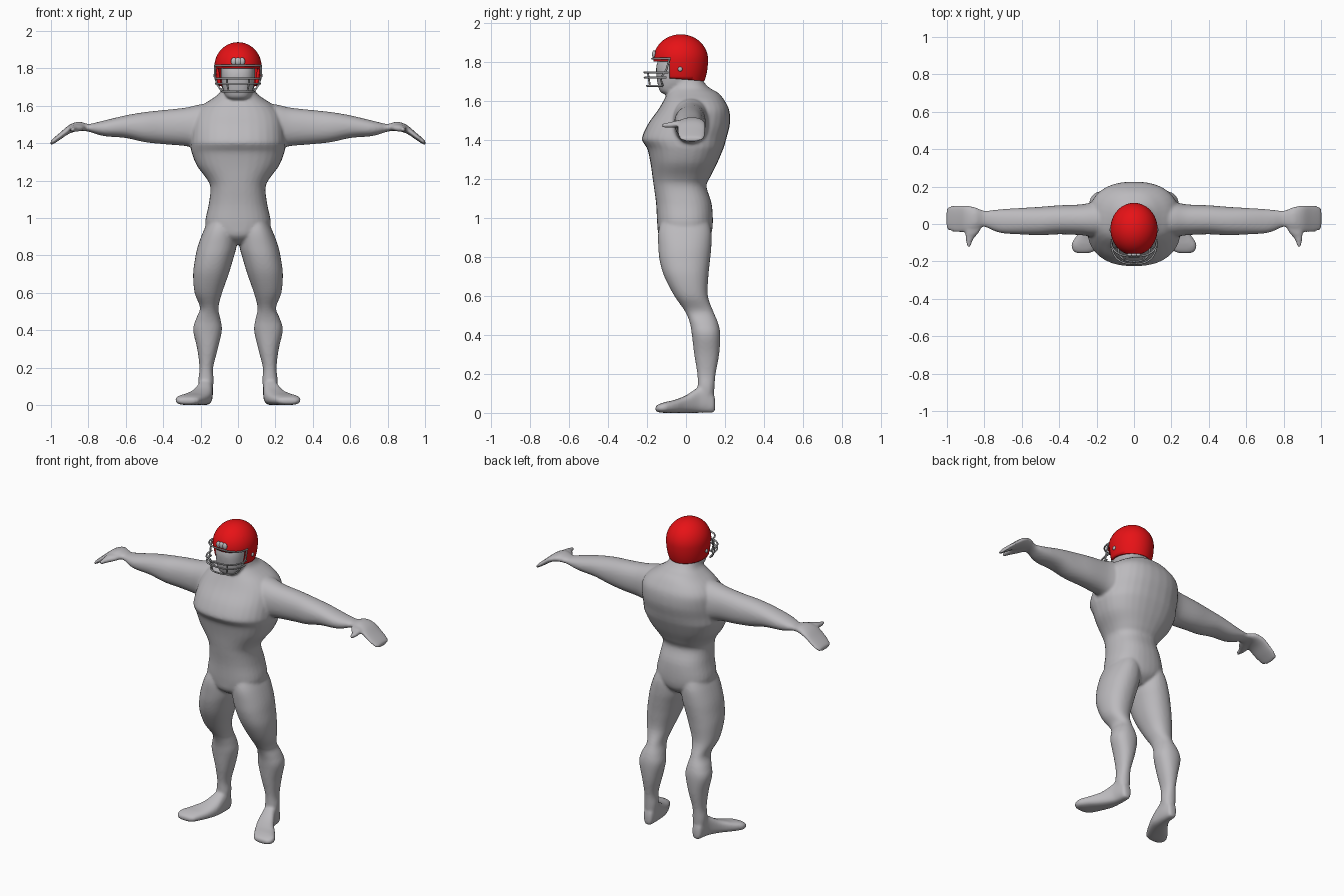
import bpy, bmesh, math
from mathutils import Vector

if "Cube" in bpy.data.objects:
    bpy.data.objects.remove(bpy.data.objects["Cube"])


def material(name, r, g, b):
    m = bpy.data.materials.new(name)
    m.diffuse_color = (r, g, b, 1)
    m.use_nodes = True
    m.node_tree.nodes["Principled BSDF"].inputs["Base Color"].default_value = m.diffuse_color
    return m


GREY = material("body grey", 0.5, 0.49, 0.51)
RED = material("helmet red", 0.8, 0.006, 0.008)
STEEL = material("cage grey", 0.4, 0.4, 0.41)


def smooth_path(stations, steps=4):
    """Catmull-Rom interpolation of station tuples."""
    out = []
    last = len(stations) - 1
    for i in range(last):
        p = [stations[max(0, min(last, i + k))] for k in (-1, 0, 1, 2)]
        for s in range(steps):
            t = s / steps
            out.append([0.5 * (2 * b + (c - a) * t + (2 * a - 5 * b + 4 * c - d) * t * t
                               + (3 * b - a - 3 * c + d) * t ** 3)
                        for a, b, c, d in zip(*p)])
    return out + [list(stations[-1])]


def loft(bm, axis, stations, n=2.2, side=1, count=32):
    """Closed skin through rounded sections: (position, a0, a1, b0, b1)."""
    rings = []
    for t, a0, a1, b0, b1 in smooth_path(stations):
        ring = []
        for k in range(count):
            ang = 2 * math.pi * k / count
            c, s = math.cos(ang), math.sin(ang)
            a = (a0 + a1) / 2 + (a1 - a0) / 2 * math.copysign(abs(c) ** (2 / n), c)
            b = (b0 + b1) / 2 + (b1 - b0) / 2 * math.copysign(abs(s) ** (2 / n), s)
            x, y, z = {'x': (t, a, b), 'y': (a, t, b), 'z': (a, b, t)}[axis]
            ring.append(bm.verts.new((x * side, y, z)))
        rings.append(ring)
    faces = []
    for r0, r1 in zip(rings, rings[1:]):
        for k in range(count):
            j = (k + 1) % count
            faces.append(bm.faces.new((r0[k], r0[j], r1[j], r1[k])))
    faces += [bm.faces.new(rings[0]), bm.faces.new(rings[-1])]
    bmesh.ops.recalc_face_normals(bm, faces=faces)


def finish(name, bm, mat):
    me = bpy.data.meshes.new(name)
    bm.to_mesh(me)
    bm.free()
    me.materials.append(mat)
    for p in me.polygons:
        p.use_smooth = True
    ob = bpy.data.objects.new(name, me)
    bpy.context.collection.objects.link(ob)
    return ob


def symmetric(rows):
    return [(z, -w, w, f, b) for z, w, f, b in rows]


# Body sections
TORSO = symmetric([
    (0.86, 0.04, -0.08, 0.07), (0.90, 0.12, -0.135, 0.12), (0.96, 0.175, -0.147, 0.137),
    (1.07, 0.157, -0.153, 0.132), (1.16, 0.147, -0.165, 0.105), (1.21, 0.168, -0.172, 0.125),
    (1.28, 0.22, -0.182, 0.16), (1.35, 0.248, -0.197, 0.19), (1.38, 0.252, -0.215, 0.20),
    (1.41, 0.252, -0.226, 0.208), (1.48, 0.248, -0.195, 0.225), (1.55, 0.235, -0.145, 0.222),
    (1.60, 0.195, -0.115, 0.198), (1.64, 0.135, -0.095, 0.165), (1.67, 0.098, -0.08, 0.115),
    (1.72, 0.082, -0.075, 0.078), (1.78, 0.08, -0.07, 0.07)])
HEAD = symmetric([
    (1.637, 0.045, -0.12, -0.05), (1.65, 0.065, -0.135, -0.02), (1.70, 0.084, -0.148, 0.04),
    (1.78, 0.092, -0.152, 0.07), (1.85, 0.085, -0.12, 0.07), (1.89, 0.05, -0.08, 0.03)])
LEG = [
    (1.00, 0.02, 0.15, -0.12, 0.11), (0.93, 0.01, 0.185, -0.142, 0.13),
    (0.85, 0.008, 0.215, -0.142, 0.13), (0.78, 0.026, 0.23, -0.135, 0.123),
    (0.70, 0.05, 0.24, -0.112, 0.115), (0.60, 0.085, 0.232, -0.06, 0.112),
    (0.52, 0.105, 0.203, -0.005, 0.14), (0.46, 0.094, 0.225, 0.02, 0.165),
    (0.40, 0.086, 0.24, 0.03, 0.176), (0.30, 0.108, 0.218, 0.042, 0.17),
    (0.20, 0.133, 0.206, 0.058, 0.152), (0.13, 0.13, 0.212, 0.06, 0.146),
    (0.06, 0.138, 0.205, 0.06, 0.142)]
FOOT = [
    (0.15, 0.155, 0.185, 0.02, 0.06), (0.14, 0.143, 0.20, 0.002, 0.10),
    (0.10, 0.135, 0.21, 0, 0.15), (0.06, 0.135, 0.22, 0, 0.13),
    (0.00, 0.14, 0.255, 0, 0.09), (-0.06, 0.163, 0.305, 0, 0.066),
    (-0.11, 0.19, 0.335, 0, 0.055), (-0.145, 0.213, 0.325, 0.004, 0.042),
    (-0.157, 0.245, 0.30, 0.012, 0.03)]
ARM = [
    (0.08, -0.06, 0.12, 1.39, 1.62), (0.20, -0.07, 0.12, 1.37, 1.608),
    (0.28, -0.06, 0.105, 1.385, 1.59), (0.40, -0.055, 0.10, 1.395, 1.577),
    (0.50, -0.06, 0.092, 1.406, 1.566), (0.60, -0.056, 0.086, 1.428, 1.549),
    (0.70, -0.05, 0.08, 1.436, 1.525), (0.75, -0.036, 0.075, 1.446, 1.513),
    (0.80, -0.016, 0.072, 1.462, 1.503), (0.85, -0.03, 0.09, 1.466, 1.515),
    (0.90, -0.044, 0.10, 1.452, 1.499), (0.95, -0.045, 0.10, 1.42, 1.458),
    (0.99, -0.035, 0.095, 1.394, 1.424), (1.002, -0.02, 0.08, 1.39, 1.412)]
THUMB = [
    (0.02, 0.80, 0.88, 1.465, 1.505), (-0.04, 0.825, 0.90, 1.463, 1.50),
    (-0.08, 0.858, 0.90, 1.46, 1.49), (-0.124, 0.875, 0.892, 1.464, 1.484)]

# Body fused into one smooth skin
bm = bmesh.new()
loft(bm, 'z', TORSO, 2.35)
loft(bm, 'z', HEAD, 2.5)
for side in (1, -1):
    loft(bm, 'z', LEG, 2.2, side)
    loft(bm, 'y', FOOT, 2.7, side)
    loft(bm, 'x', ARM, 2.2, side)
    loft(bm, 'y', THUMB, 2.2, side)
body = finish("body", bm, GREY)
fuse = body.modifiers.new("fuse", 'REMESH')
fuse.mode = 'VOXEL'
fuse.voxel_size = 0.008
fuse.use_smooth_shade = True
soften = body.modifiers.new("soften", 'SMOOTH')
soften.factor = 0.5
soften.iterations = 6

# Helmet shell with the face opening cut away
CENTRE = Vector((0, -0.027, 1.81))
bm = bmesh.new()
bmesh.ops.create_uvsphere(bm, u_segments=48, v_segments=32, radius=1)
for v in bm.verts:
    drop = 1.7 if v.co.z < 0 else 1
    v.co = CENTRE + Vector((v.co.x * 0.126, v.co.y * 0.14, v.co.z * 0.13 * drop))
for point, normal in (((0, 0, 1.80), (0, 0, 1)), ((0, -0.085, 1.75), (0, 1, 0)),
                      ((0, 0, 1.708), (0, 0.08, 1))):
    bmesh.ops.bisect_plane(bm, geom=bm.verts[:] + bm.edges[:] + bm.faces[:], dist=1e-5,
                           plane_co=point, plane_no=normal)
gone = []
for f in bm.faces:
    c = f.calc_center_median()
    if c.z + 0.08 * c.y < 1.708 or (c.z < 1.80 and c.y < -0.085):
        gone.append(f)
bmesh.ops.delete(bm, geom=gone, context='FACES')
helmet = finish("helmet", bm, RED)
shell = helmet.modifiers.new("shell", 'SOLIDIFY')
shell.thickness = 0.014
shell.offset = -1


# Face cage bars
def bar(name, points, radius=0.005):
    cu = bpy.data.curves.new(name, 'CURVE')
    cu.dimensions = '3D'
    cu.bevel_depth = radius
    cu.bevel_resolution = 2
    cu.use_fill_caps = True
    sp = cu.splines.new('POLY')
    sp.points.add(len(points) - 1)
    for p, co in zip(sp.points, points):
        p.co = (*co, 1)
    cu.materials.append(STEEL)
    ob = bpy.data.objects.new(name, cu)
    bpy.context.collection.objects.link(ob)
    bpy.ops.object.select_all(action='DESELECT')
    ob.select_set(True)
    bpy.context.view_layer.objects.active = ob
    bpy.ops.object.convert(target='MESH')


def hoop(name, z, width, back, front):
    pts = []
    for k in range(17):
        a = math.pi * k / 16
        c = math.cos(a)
        pts.append((width * math.copysign(abs(c) ** 0.8, c),
                    back + (front - back) * math.sin(a) ** 0.8, z))
    bar(name, pts)


hoop("brow_bar", 1.815, 0.124, -0.08, -0.174)
hoop("upper_bar", 1.745, 0.122, -0.09, -0.214)
hoop("middle_bar", 1.718, 0.118, -0.10, -0.212)
hoop("lower_bar", 1.676, 0.085, -0.12, -0.20)
for side, tag in ((1, "left"), (-1, "right")):
    bar(tag + "_side_bar", [(side * x, y, z) for x, y, z in (
        (0.123, -0.085, 1.815), (0.124, -0.10, 1.76), (0.112, -0.13, 1.715),
        (0.085, -0.12, 1.676))])
    bar(tag + "_front_bar", [(side * x, y, z) for x, y, z in (
        (0.06, -0.195, 1.745), (0.058, -0.192, 1.718), (0.05, -0.185, 1.676))])
    # Round side button and strap clip
    bm = bmesh.new()
    bmesh.ops.create_uvsphere(bm, u_segments=16, v_segments=8, radius=0.012)
    for v in bm.verts:
        v.co = (v.co.x * 0.6 + side * 0.124, v.co.y - 0.03, v.co.z + 1.762)
    finish(tag + "_button", bm, GREY)

# Brow clip on the helmet front
bm = bmesh.new()
for dx, w in ((-0.022, 0.016), (0, 0.02), (0.022, 0.016)):
    ball = bmesh.ops.create_uvsphere(bm, u_segments=16, v_segments=10, radius=1)
    for v in ball["verts"]:
        v.co = (v.co.x * w + dx, v.co.y * 0.01 - 0.164, v.co.z * 0.02 + 1.838)
finish("brow_clip", bm, GREY)
